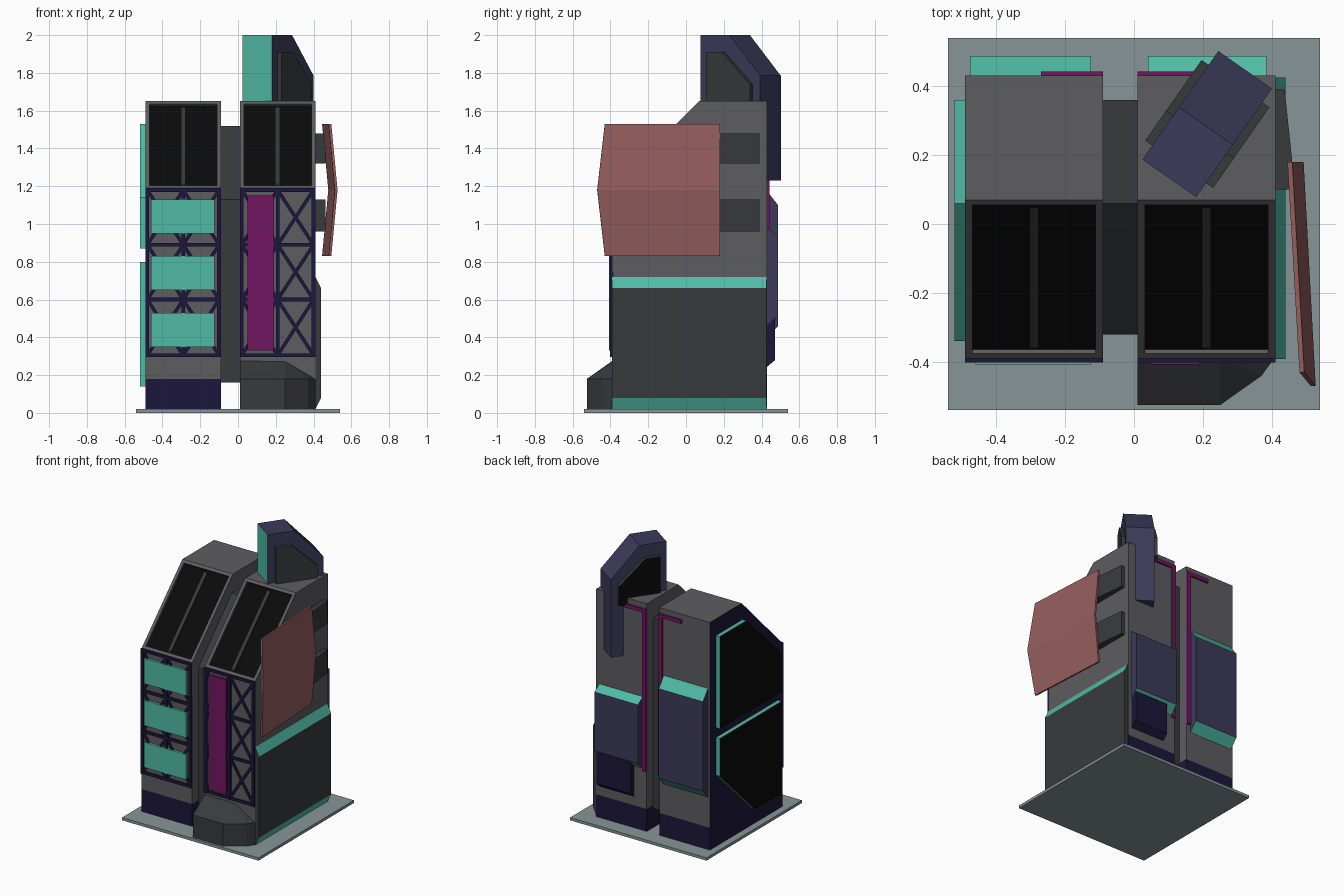
import bpy, bmesh, math
from mathutils import Vector, Matrix

if "Cube" in bpy.data.objects:
    bpy.data.objects.remove(bpy.data.objects["Cube"])


def material(name, r, g, b):
    m = bpy.data.materials.new(name)
    m.diffuse_color = (r, g, b, 1)
    m.use_nodes = True
    m.node_tree.nodes["Principled BSDF"].inputs["Base Color"].default_value = m.diffuse_color
    return m


GREY = material("grey", 0.11, 0.11, 0.12)
DARK = material("dark_grey", 0.04, 0.042, 0.045)
BLACK = material("black", 0.003, 0.003, 0.003)
NAVY = material("navy", 0.012, 0.008, 0.045)
SLATE = material("slate", 0.045, 0.042, 0.10)
TEAL = material("teal", 0.08, 0.5, 0.38)
MAGENTA = material("magenta", 0.16, 0.008, 0.12)
RED = material("red", 0.30, 0.11, 0.11)
PLATE = material("plate", 0.24, 0.30, 0.31)


def finish(name, bm, *mats):
    me = bpy.data.meshes.new(name)
    bm.to_mesh(me)
    bm.free()
    ob = bpy.data.objects.new(name, me)
    bpy.context.collection.objects.link(ob)
    for m in mats:
        me.materials.append(m)
    return ob


def prism_bm(pts, axis, a, b):
    """Extrude a 2D profile from a to b along x (profile y,z) or z (profile x,y)."""
    bm = bmesh.new()
    place = (lambda p, t: (t, *p)) if axis == "x" else (lambda p, t: (*p, t))
    low = [bm.verts.new(place(p, a)) for p in pts]
    high = [bm.verts.new(place(p, b)) for p in pts]
    bm.faces.new(low)
    bm.faces.new(high)
    n = len(pts)
    for i in range(n):
        j = (i + 1) % n
        bm.faces.new((low[i], low[j], high[j], high[i]))
    bmesh.ops.recalc_face_normals(bm, faces=bm.faces)
    bm.normal_update()
    return bm


def prism(name, pts, axis, a, b, mat, accent=None, where=None):
    """Prism whose faces with a normal passing 'where' take the accent colour."""
    bm = prism_bm(pts, axis, a, b)
    if accent:
        for f in bm.faces:
            f.material_index = int(where(f.normal))
        return finish(name, bm, mat, accent)
    return finish(name, bm, mat)


def box(name, x, y, z, mat):
    return prism(name, [(x[0], y[0]), (x[1], y[0]), (x[1], y[1]), (x[0], y[1])], "z", *z, mat)


def bar(name, p, q, width, y0, y1, mat):
    """Flat strip on the front wall from p to q, given as (x, z)."""
    d = Vector(q) - Vector(p)
    bm = bmesh.new()
    bmesh.ops.create_cube(bm, size=1)
    bm.transform(Matrix.Translation(((p[0] + q[0]) / 2, (y0 + y1) / 2, (p[1] + q[1]) / 2))
                 @ Matrix.Rotation(-math.atan2(d.y, d.x), 4, "Y")
                 @ Matrix.Diagonal((d.length, y1 - y0, width, 1)))
    return finish(name, bm, mat)


box("base_plate", (-0.54, 0.54), (-0.54, 0.54), (0, 0.02), PLATE)

# Two towers with recessed sloped windows and front lattice
ROWS = [0.305, 0.6, 0.89, 1.18]
for side, x0 in (("left", -0.49), ("right", 0.01)):
    x1, xm = x0 + 0.4, x0 + 0.2
    bm = prism_bm([(-0.39, 0.18), (-0.39, 1.19), (0.07, 1.65), (0.43, 1.65), (0.43, 0.18)], "x", x0, x1)
    slope = [f for f in bm.faces if f.normal.y < -0.5 and f.normal.z > 0.5]
    if side == "left":
        for f in bm.faces:
            f.material_index = 2 if f.normal.x < -0.9 else 0
    bmesh.ops.inset_region(bm, faces=slope, thickness=0.03)
    pane = bmesh.ops.extrude_face_region(bm, geom=slope)
    bmesh.ops.delete(bm, geom=slope, context="FACES_ONLY")
    bmesh.ops.translate(bm, verts=[v for v in pane["geom"] if isinstance(v, bmesh.types.BMVert)],
                        vec=(0, 0.011, -0.011))
    for f in pane["geom"]:
        if isinstance(f, bmesh.types.BMFace):
            f.material_index = 1
    bmesh.ops.recalc_face_normals(bm, faces=bm.faces)
    finish(side + "_tower", bm, GREY, BLACK, NAVY)
    prism(side + "_window_mullion", [(-0.36, 1.19), (-0.36, 1.212), (0.048, 1.62), (0.048, 1.598)],
          "x", xm - 0.013, xm + 0.013, DARK)
    box(side + "_tower_base", (x0, x1), (-0.39, 0.43), (0.02, 0.18), NAVY)
    for x in (x0 + 0.01, xm, x1 - 0.01):
        bar(side + "_lattice_post", (x, 0.295), (x, 1.19), 0.02, -0.402, -0.385, NAVY)
    for z in ROWS:
        bar(side + "_lattice_rail", (x0, z), (x1, z), 0.02, -0.401, -0.385, NAVY)
    for a, b in zip(ROWS, ROWS[1:]):
        for xa, xb in ((x0 + 0.01, xm), (xm, x1 - 0.01)):
            bar(side + "_lattice_brace", (xa, a), (xb, b), 0.018, -0.399, -0.385, NAVY)
            bar(side + "_lattice_brace", (xa, b), (xb, a), 0.018, -0.398, -0.385, NAVY)

prism("tower_connector", [(-0.32, 0.16), (-0.32, 1.13), (0.06, 1.52), (0.36, 1.52), (0.36, 0.16)],
      "x", -0.09, 0.01, DARK)

# Front panels
for z in (0.35, 0.65, 0.95):
    box("front_teal_panel", (-0.46, -0.125), (-0.407, -0.385), (z, z + 0.18), TEAL)
box("front_banner", (0.05, 0.19), (-0.407, -0.385), (0.33, 1.15), MAGENTA)

# Faceted entrance block at the front right foot
bm = prism_bm([(0.01, -0.39), (0.01, -0.525), (0.25, -0.525), (0.37, -0.44), (0.41, -0.385), (0.25, -0.385)],
              "z", 0.02, 0.18)
for v in bm.verts:
    if v.co.z > 0.1 and v.co.x < 0.3 and v.co.y > -0.4:
        v.co.z = 0.275
bmesh.ops.triangulate(bm, faces=[f for f in bm.faces if f.normal.z > 0.5])
finish("entrance_block", bm, DARK)

# Bevelled cladding on the right wall
bm = bmesh.new()
profile = [(0.41, 0.02), (0.44, 0.08), (0.44, 0.66), (0.41, 0.72)]
front = [bm.verts.new((x, -0.392, z)) for x, z in profile]
back = [bm.verts.new((x, 0.425, z)) for x, z in profile]
bm.faces.new(front)
bm.faces.new(back)
for i in range(4):
    j = (i + 1) % 4
    f = bm.faces.new((front[i], front[j], back[j], back[i]))
    f.material_index = 1 if i in (0, 2) else 0
bmesh.ops.recalc_face_normals(bm, faces=bm.faces)
finish("right_cladding", bm, DARK, TEAL)

# Black screens with teal rims on the left wall
for name, pts in (("upper", [(0.36, 0.87), (0.36, 1.53), (0.06, 1.53), (-0.34, 1.14), (-0.34, 0.87)]),
                  ("lower", [(0.36, 0.80), (-0.34, 0.80), (-0.34, 0.14), (-0.04, 0.14), (0.36, 0.53)])):
    prism(name + "_left_screen", pts, "x", -0.52, -0.488, BLACK, TEAL, lambda n: abs(n.x) < 0.5)

# Boxes on the back wall with teal sloped ends
sloped = lambda n: abs(n.z) > 0.3
prism("left_back_box", [(0.425, 1.18), (0.487, 1.10), (0.487, 0.46), (0.425, 0.39)],
      "x", -0.475, -0.125, SLATE, TEAL, sloped)
prism("right_back_box", [(0.425, 0.98), (0.487, 0.94), (0.487, 0.52), (0.425, 0.46)],
      "x", 0.04, 0.385, SLATE, TEAL, sloped)
prism("small_back_box", [(0.425, 0.52), (0.472, 0.52), (0.472, 0.28), (0.425, 0.24)],
      "x", 0.11, 0.38, NAVY)

# Back conduits, an upside-down L on each tower
for xs, xt in (((-0.12, -0.09), (-0.27, -0.09)), ((0.01, 0.04), (0.01, 0.19))):
    box("back_conduit", xs, (0.42, 0.443), (0.45, 1.61), MAGENTA)
    box("back_conduit_top", xt, (0.42, 0.442), (1.585, 1.612), MAGENTA)

# Hooked duct on the roof, turned about z
u = Vector((0.573, 0.82, 0)).normalized()
turn = Matrix.Translation((0.1025, 0.1325, 0)) @ Matrix.Rotation(math.atan2(-u.x, u.y), 4, "Z")
duct = prism("roof_duct", [(0, 1.6), (0, 2.0), (0.185, 2.0), (0.384, 1.785), (0.384, 1.23), (0.27, 1.23), (0.27, 1.6)],
             "x", -0.095, 0.095, SLATE, TEAL, lambda n: n.y < -0.9)
side_panel = prism("roof_duct_side_panels",
                   [(0.05, 1.6), (0.05, 1.91), (0.155, 1.91), (0.335, 1.74), (0.335, 1.6)],
                   "x", -0.12, 0.12, BLACK, DARK, lambda n: abs(n.x) < 0.5 or n.x > 0.9)
for ob in (duct, side_panel):
    ob.data.transform(turn)

# Folded red sign and its brackets
bm = bmesh.new()
rows = []
for z, dx, yf in ((0.83, 0, -0.43), (1.18, 0.033, -0.47), (1.53, 0, -0.43)):
    rows.append((bm.verts.new((0.452 + dx, 0.18, z)), bm.verts.new((0.487 + dx, yf, z))))
for (a, b), (c, d) in zip(rows, rows[1:]):
    bm.faces.new((b, a, c, d))
bmesh.ops.recalc_face_normals(bm, faces=bm.faces)
sign = finish("folded_sign", bm, RED)
mod = sign.modifiers.new("thickness", "SOLIDIFY")
mod.thickness = 0.014
mod.offset = 0
for z0, z1 in ((0.96, 1.13), (1.32, 1.48)):
    prism("sign_bracket", [(0.40, 0.10), (0.462, 0.10), (0.458, 0.19), (0.437, 0.39), (0.40, 0.39)],
          "z", z0, z1, DARK)
